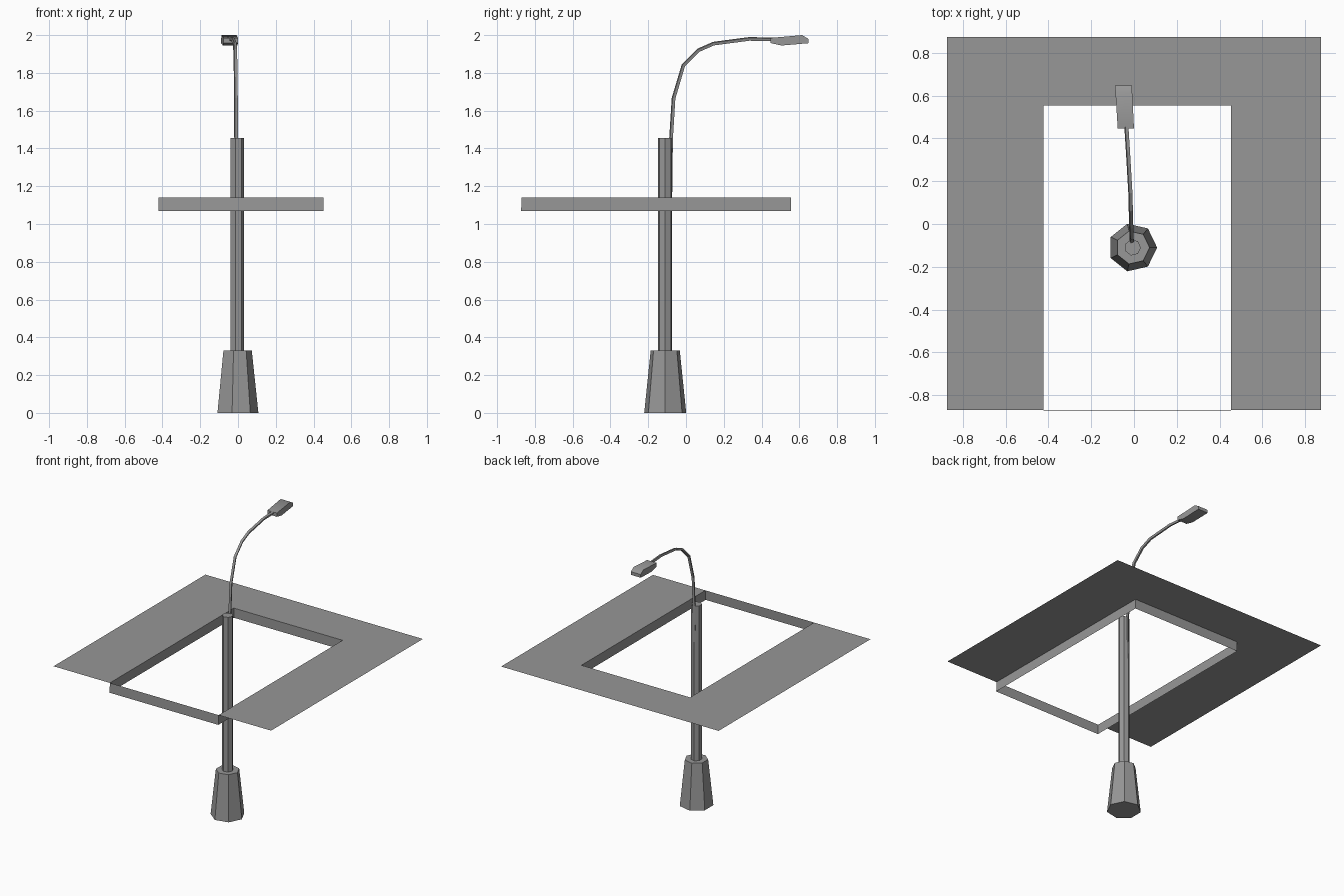
import bpy, bmesh
from math import pi, radians

if "Cube" in bpy.data.objects:
    bpy.data.objects.remove(bpy.data.objects["Cube"])

PX, PY = -0.006, -0.11   # pole axis

grey = bpy.data.materials.new("dark_grey")
grey.diffuse_color = (0.31, 0.31, 0.31, 1)
grey.use_nodes = True
grey.node_tree.nodes["Principled BSDF"].inputs["Base Color"].default_value = grey.diffuse_color


def finish(bm, name):
    me = bpy.data.meshes.new(name)
    bm.to_mesh(me)
    bm.free()
    me.materials.append(grey)
    ob = bpy.data.objects.new(name, me)
    bpy.context.collection.objects.link(ob)
    return ob


def post(name, r1, r2, z1, z2):
    """Seven-sided tapered post on the pole axis."""
    bpy.ops.mesh.primitive_cone_add(vertices=7, radius1=r1, radius2=r2, depth=z2 - z1,
                                    location=(PX, PY, (z1 + z2) / 2))
    ob = bpy.context.object
    ob.name = name
    ob.data.materials.append(grey)
    # put one corner on +x
    for v in ob.data.vertices:
        v.co.x, v.co.y = v.co.y, -v.co.x


# Pole and its flared foot
post("pole_base", 0.114, 0.079, 0.0, 0.33)
post("pole", 0.038, 0.038, 0.33, 1.455)

# Curved lamp arm: thin square tube
arm_path = [(-0.012, -0.083, 1.14), (-0.010, -0.079, 1.455), (-0.011, -0.066, 1.665),
            (-0.013, -0.014, 1.84), (-0.015, 0.066, 1.92), (-0.017, 0.146, 1.955),
            (-0.028, 0.335, 1.98), (-0.036, 0.46, 1.977)]
cu = bpy.data.curves.new("lamp_arm", 'CURVE')
cu.dimensions = '3D'
cu.bevel_depth = 0.011
cu.bevel_resolution = 0
cu.use_fill_caps = True
sp = cu.splines.new('POLY')
sp.points.add(len(arm_path) - 1)
for p, co in zip(sp.points, arm_path):
    p.co = (*co, 1)
sp.use_smooth = False
cu.materials.append(grey)
bpy.context.collection.objects.link(bpy.data.objects.new("lamp_arm", cu))

# Lamp head: side profile (y, z) extruded across, turned slightly to the left
profile = [(0.447, 1.985), (0.615, 2.0), (0.648, 1.98), (0.648, 1.957),
           (0.505, 1.945), (0.447, 1.958)]
bm = bmesh.new()
sides = []
for x0, slope in ((-0.076, -0.065), (0.0, -0.05)):
    sides.append([bm.verts.new((x0 + slope * (y - 0.447), y, z)) for y, z in profile])
bm.faces.new(sides[0])
bm.faces.new(sides[1][::-1])
n = len(profile)
for i in range(n):
    j = (i + 1) % n
    bm.faces.new((sides[0][i], sides[0][j], sides[1][j], sides[1][i]))
bmesh.ops.recalc_face_normals(bm, faces=bm.faces)
head = finish(bm, "lamp_head")
bpy.ops.object.select_all(action='DESELECT')
head.select_set(True)
bpy.context.view_layer.objects.active = head
bpy.ops.object.shade_smooth_by_angle(angle=radians(40))

# U-shaped sheet with a thin lip hanging round the opening
X0, X1, Y0, Y1, TOP, LOW = -0.422, 0.453, -0.87, 0.555, 1.14, 1.07
E = 0.875
bm = bmesh.new()
for xs, ys in (((-E, X0), (Y0, Y1)), ((X1, E), (Y0, Y1)), ((-E, X0), (Y1, E)),
               ((X0, X1), (Y1, E)), ((X1, E), (Y1, E))):
    bm.faces.new([bm.verts.new((x, y, TOP)) for x, y in
                  ((xs[0], ys[0]), (xs[1], ys[0]), (xs[1], ys[1]), (xs[0], ys[1]))])
corners = [(X0, Y0), (X0, Y1), (X1, Y1), (X1, Y0)]
for i in range(4):
    a, b = corners[i], corners[(i + 1) % 4]
    bm.faces.new([bm.verts.new(c) for c in
                  ((*a, LOW), (*a, TOP), (*b, TOP), (*b, LOW))])
bmesh.ops.remove_doubles(bm, verts=bm.verts, dist=0.0001)
bmesh.ops.dissolve_limit(bm, angle_limit=0.01, verts=bm.verts, edges=bm.edges)
# the front lip leans out a touch at the bottom
for v in bm.verts:
    if v.co.z < TOP - 0.01 and v.co.y < 0:
        v.co.y -= 0.003
finish(bm, "ground_sheet")
